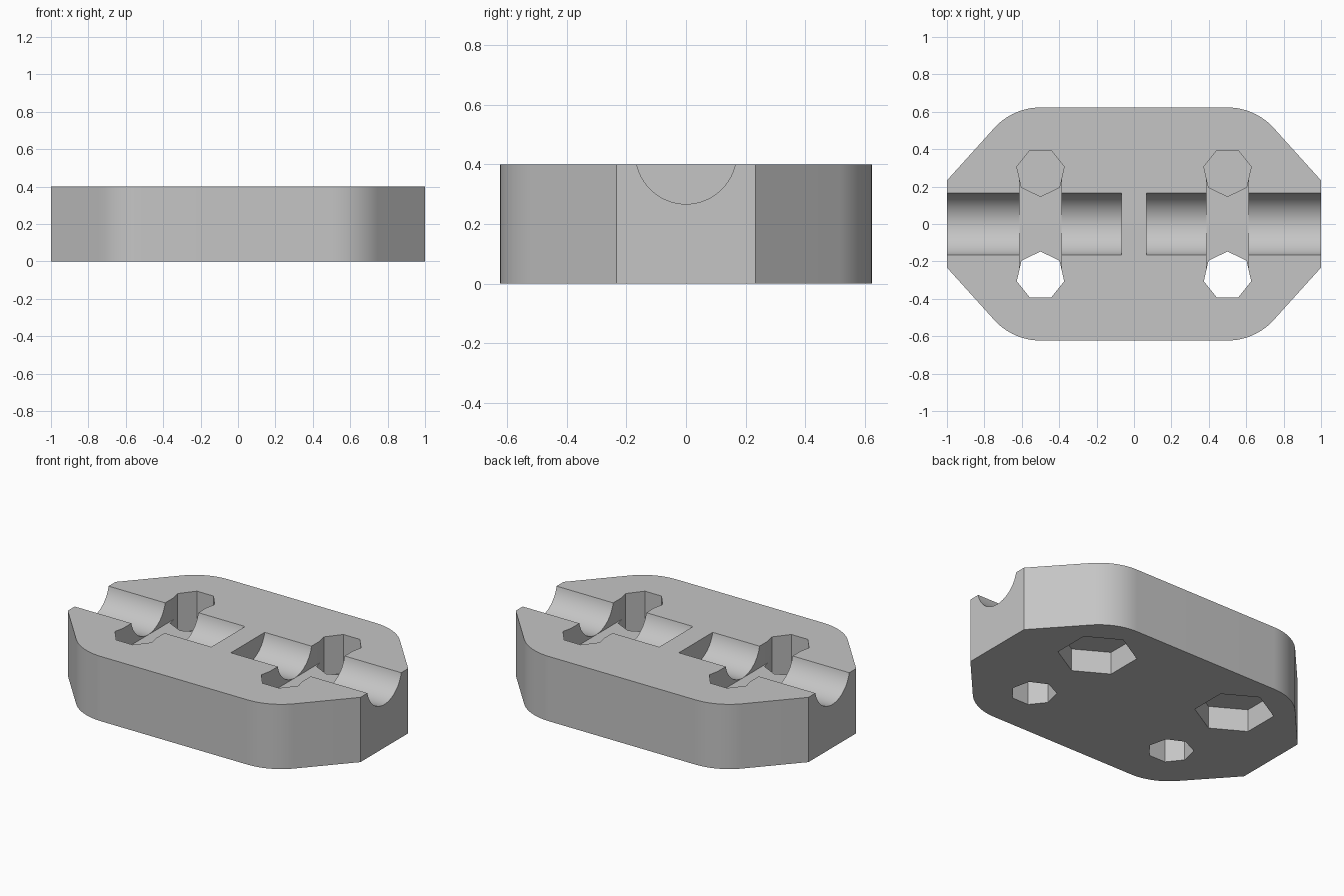
import bpy
import bmesh
from math import cos, sin, pi, radians
from mathutils import Matrix

cube = bpy.data.objects.get("Cube")
if cube:
    bpy.data.objects.remove(cube, do_unlink=True)

HEIGHT = 0.4
HOLE_Y = 0.277
FLOOR = 0.266

grey = bpy.data.materials.new("light_grey")
grey.use_nodes = True
colour = (0.56, 0.56, 0.56, 1)
grey.diffuse_color = colour
grey.node_tree.nodes["Principled BSDF"].inputs["Base Color"].default_value = colour


def prism(name, points, low, high, matrix=Matrix()):
    """Extrude a flat outline from low to high along z, then transform it."""
    bm = bmesh.new()
    base = bm.faces.new([bm.verts.new((x, y, low)) for x, y in points])
    side = bmesh.ops.extrude_face_region(bm, geom=[base])["geom"]
    top = [v for v in side if isinstance(v, bmesh.types.BMVert)]
    bmesh.ops.translate(bm, verts=top, vec=(0, 0, high - low))
    bmesh.ops.transform(bm, matrix=matrix, verts=bm.verts)
    bmesh.ops.recalc_face_normals(bm, faces=bm.faces)
    mesh = bpy.data.meshes.new(name)
    bm.to_mesh(mesh)
    bm.free()
    mesh.materials.append(grey)
    obj = bpy.data.objects.new(name, mesh)
    bpy.context.collection.objects.link(obj)
    return obj


def polygon(x, y, radius, sides, start):
    angles = [start + 2 * pi * i / sides for i in range(sides)]
    return [(x + radius * cos(a), y + radius * sin(a)) for a in angles]


def cut(cutter):
    cutter.hide_render = True
    mod = plate.modifiers.new("cut", "BOOLEAN")
    mod.operation = "DIFFERENCE"
    mod.solver = "EXACT"
    mod.object = cutter
    bpy.ops.object.modifier_apply(modifier=mod.name)
    bpy.data.objects.remove(cutter, do_unlink=True)


# Plate: long octagon with rounded shoulders
steps = 16
arc = [radians(42 + 48 * i / steps) for i in range(steps + 1)]
quarter = [(1, 0.233)] + [(0.5 + 0.333 * cos(a), 0.29 + 0.333 * sin(a)) for a in arc]
half = quarter + [(-x, y) for x, y in reversed(quarter)]
plate = prism("clamp_plate", half + [(-x, -y) for x, y in half], 0, HEIGHT)
bpy.context.view_layer.objects.active = plate
plate.select_set(True)

for s in (-1, 1):
    # Round rope channel, running in from each end to the middle wall
    along_x = Matrix(((0, 0, s, 0), (1, 0, 0, 0), (0, 1, 0, 0), (0, 0, 0, 1)))
    cut(prism("rope_channel", polygon(0, 0.436, 0.169, 64, -pi / 2), 0.067, 1.1, along_x))

for x in (-0.5, 0.5):
    # Flat-floored cross slot joining the two bolt holes
    w = 0.113
    slot = [(x - w, -HOLE_Y), (x + w, -HOLE_Y), (x + w, HOLE_Y), (x - w, HOLE_Y)]
    cut(prism("cross_slot", slot, FLOOR, 0.5))
    # Through hole in front, blind hole over a hexagonal nut pocket behind
    cut(prism("through_hole", polygon(x, -HOLE_Y, 0.13, 7, pi / 2), -0.1, 0.5))
    cut(prism("blind_hole", polygon(x, HOLE_Y, 0.13, 7, -pi / 2), 0.16, 0.5))
    cut(prism("nut_pocket", polygon(x, HOLE_Y, 0.224, 6, pi / 2), -0.1, 0.14))

bpy.ops.object.shade_smooth_by_angle(angle=radians(25))
